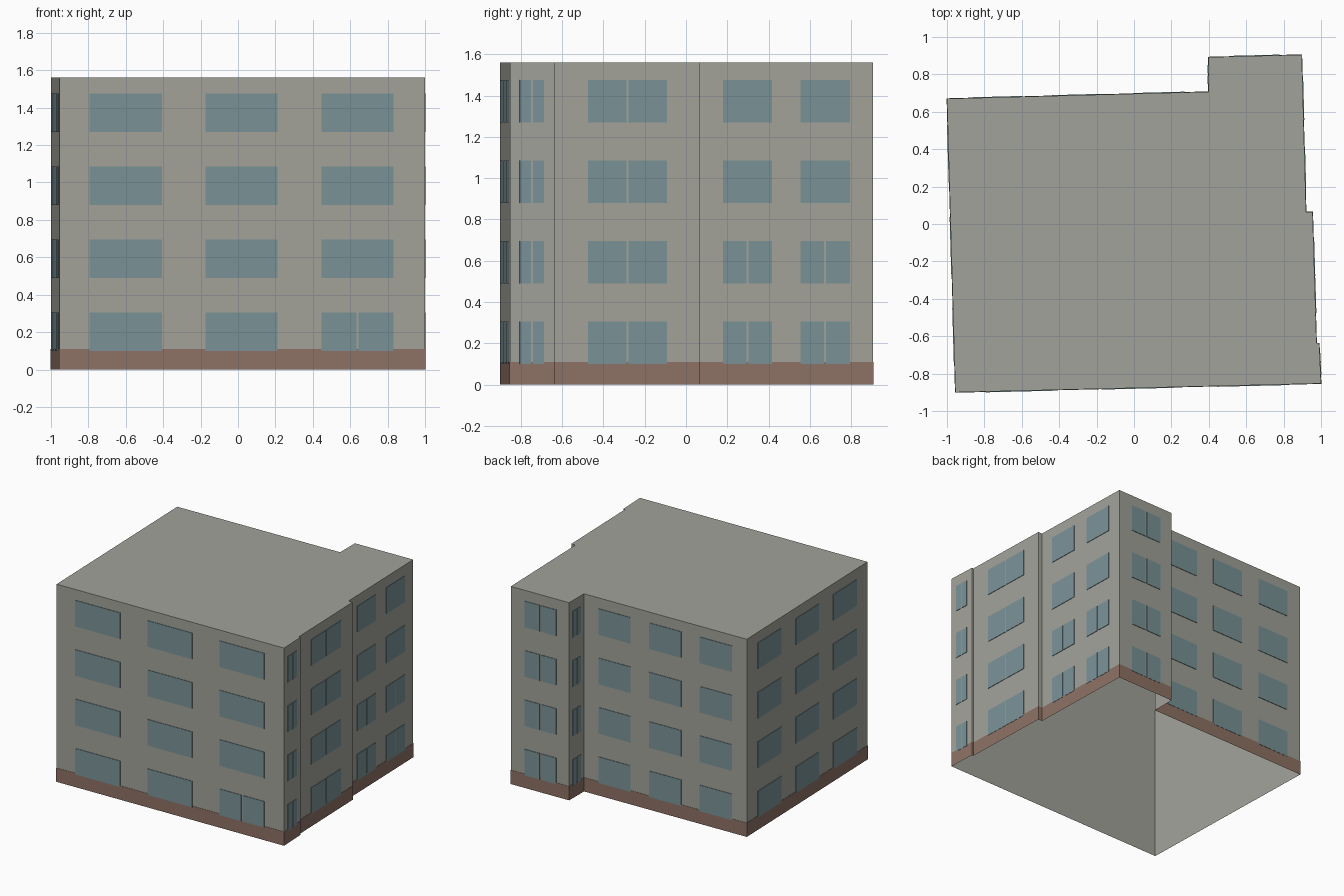
import bpy
import bmesh
from mathutils import Vector

cube = bpy.data.objects.get("Cube")
if cube:
    bpy.data.objects.remove(cube, do_unlink=True)

HEIGHT = 1.56
PLINTH_TOP = 0.11
WINDOW_HEIGHT = 0.206
SILLS = [0.1 + 0.39 * floor for floor in range(4)]
GAP = 0.01  # wall strip between paired panes

# Footprint, counter-clockwise from the front left corner of the plan
PLAN = [Vector(p) for p in (
    (-0.955, -0.9), (1, -0.853), (0.99, -0.637), (0.976, -0.637), (0.955, 0.065),
    (0.92, 0.065), (0.897, 0.905), (0.397, 0.892), (0.397, 0.707), (-1, 0.67))]


def make_material(name, colour):
    mat = bpy.data.materials.new(name)
    mat.use_nodes = True
    mat.diffuse_color = (*colour, 1)
    bsdf = next(n for n in mat.node_tree.nodes if n.type == 'BSDF_PRINCIPLED')
    bsdf.inputs["Base Color"].default_value = (*colour, 1)
    bsdf.inputs["Roughness"].default_value = 0.8
    return mat


WALL = make_material("warm grey wall", (0.365, 0.365, 0.325))
GLASS = make_material("blue grey glass", (0.195, 0.29, 0.315))
BRICK = make_material("brown plinth", (0.27, 0.17, 0.13))


def make_object(name, bm, mat):
    mesh = bpy.data.meshes.new(name)
    bm.to_mesh(mesh)
    bm.free()
    mesh.materials.append(mat)
    obj = bpy.data.objects.new(name, mesh)
    bpy.context.collection.objects.link(obj)
    return obj


def outward(a, b):
    d = (b - a).normalized()
    return Vector((d.y, -d.x))


def offset_plan(dist):
    """Mitred outline moved outward by dist."""
    result = []
    for i, p in enumerate(PLAN):
        n1 = outward(PLAN[i - 1], p)
        n2 = outward(p, PLAN[(i + 1) % len(PLAN)])
        result.append(p + (n1 + n2) * dist / (1 + n1.dot(n2)))
    return result


def ring(bm, outline, z):
    return [bm.verts.new((p.x, p.y, z)) for p in outline]


def bridge(bm, low, high):
    for i in range(len(low)):
        j = (i + 1) % len(low)
        bm.faces.new((low[i], low[j], high[j], high[i]))


# Walls and flat roof, open underneath
bm = bmesh.new()
eaves = ring(bm, PLAN, HEIGHT)
bridge(bm, ring(bm, PLAN, 0), eaves)
bm.faces.new(eaves)
make_object("building_shell", bm, WALL)

# Plinth band around the foot of the walls
bm = bmesh.new()
rim = ring(bm, offset_plan(0.002), PLINTH_TOP)
bridge(bm, ring(bm, offset_plan(0.002), 0), rim)
bridge(bm, rim, ring(bm, PLAN, PLINTH_TOP))
make_object("plinth", bm, BRICK)


def add_pane(bm, a, b, start, end, sill):
    """Thin plate on wall a-b between two distances along it."""
    along = (b - a).normalized()
    push = outward(a, b) * 0.004
    loops = []
    for shift in (Vector((0, 0)), push):
        p, q = a + along * start + shift, a + along * end + shift
        top = sill + WINDOW_HEIGHT
        loops.append([bm.verts.new(c) for c in (
            (p.x, p.y, sill), (q.x, q.y, sill), (q.x, q.y, top), (p.x, p.y, top))])
    bridge(bm, *loops)
    bm.faces.new(loops[1])


def add_windows(name, wall, spans, paired):
    """Spans are fractions of the wall; paired(floor, column) splits a window."""
    a, b = PLAN[wall], PLAN[(wall + 1) % len(PLAN)]
    length = (b - a).length
    bm = bmesh.new()
    for floor, sill in enumerate(SILLS):
        for column, (s, e) in enumerate(spans):
            s, e = s * length, e * length
            if paired(floor, column):
                mid = (s + e) / 2
                add_pane(bm, a, b, s, mid - GAP / 2, sill)
                add_pane(bm, a, b, mid + GAP / 2, e, sill)
            else:
                add_pane(bm, a, b, s, e, sill)
    make_object(name, bm, GLASS)


def always(floor, column):
    return True


def never(floor, column):
    return False


# Windows, wall by wall
THIRDS = [(0.083, 0.28), (0.4, 0.597), (0.717, 0.914)]
add_windows("front_windows", 0, THIRDS, lambda f, c: f == 0 and c == 2)
add_windows("side_front_windows", 1, [(0.22, 0.76)], always)
add_windows("side_middle_windows", 3, [(0.23, 0.777)], always)
add_windows("side_rear_windows", 5, [(0.135, 0.417), (0.583, 0.867)], lambda f, c: f < 2)
add_windows("wing_back_windows", 6, [(0.24, 0.78)], always)
add_windows("wing_inner_windows", 7, [(0.23, 0.77)], always)
add_windows("back_windows", 8, [(0.09, 0.287), (0.402, 0.598), (0.713, 0.91)], never)
add_windows("left_windows", 9, [(0.09, 0.285), (0.403, 0.597), (0.715, 0.91)], never)
